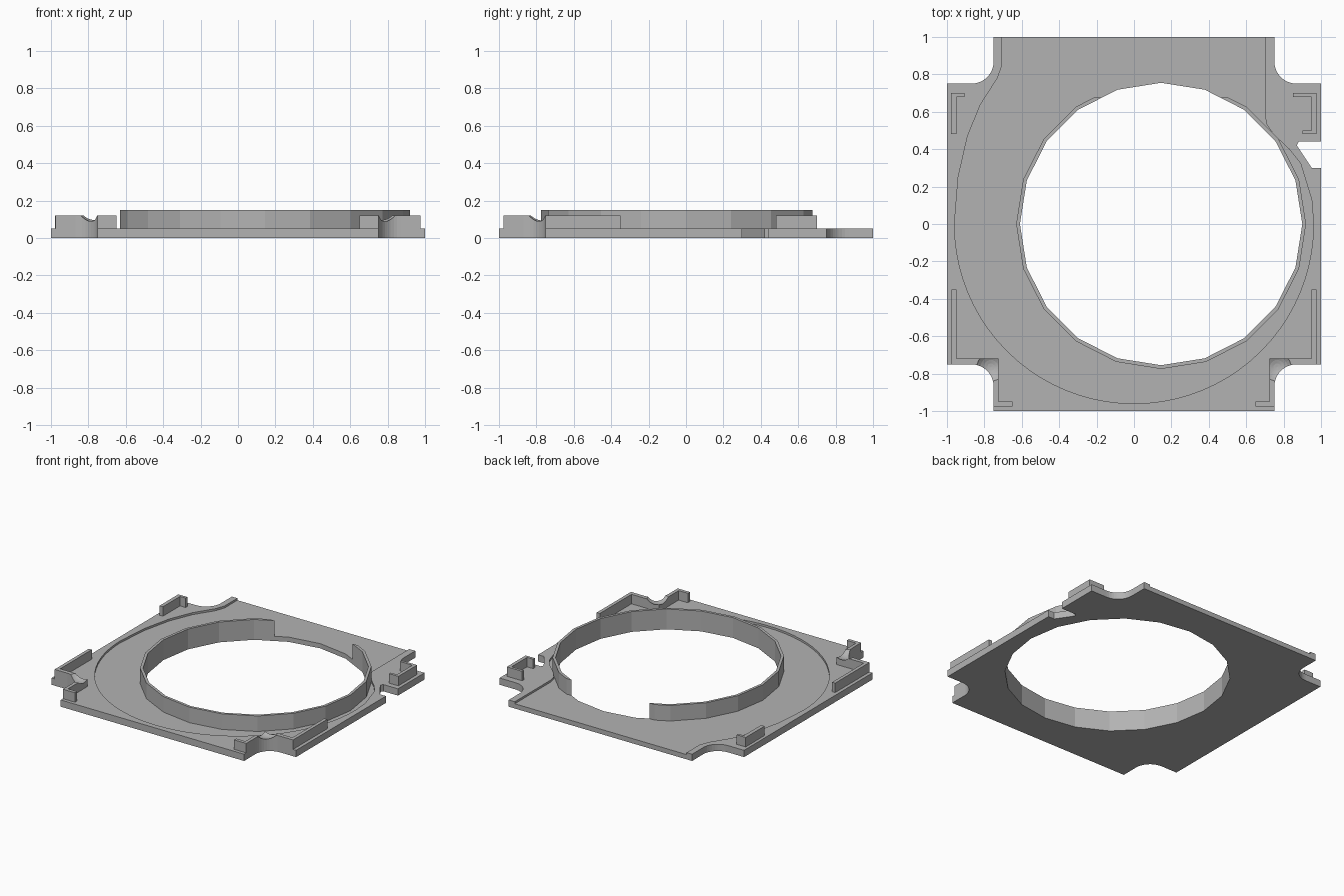
import bpy, bmesh
from math import sin, cos, pi, radians

if "Cube" in bpy.data.objects:
    bpy.data.objects.remove(bpy.data.objects["Cube"], do_unlink=True)

grey = bpy.data.materials.new("plain grey")
grey.use_nodes = True
grey.diffuse_color = (0.45, 0.45, 0.45, 1)
grey.node_tree.nodes["Principled BSDF"].inputs["Base Color"].default_value = (0.45, 0.45, 0.45, 1)

PLATE_TOP, FLOOR, WALL_TOP, RING_TOP = 0.05, 0.035, 0.12, 0.15
HOLE_X = 0.145


def finish(name, bm):
    bmesh.ops.recalc_face_normals(bm, faces=bm.faces)
    mesh = bpy.data.meshes.new(name)
    bm.to_mesh(mesh)
    bm.free()
    mesh.materials.append(grey)
    obj = bpy.data.objects.new(name, mesh)
    bpy.context.collection.objects.link(obj)
    return obj


def prism(name, outline, z0, z1):
    bm = bmesh.new()
    face = bm.faces.new([bm.verts.new((x, y, z0)) for x, y in outline])
    up = bmesh.ops.extrude_face_region(bm, geom=[face])["geom"]
    bmesh.ops.translate(bm, vec=(0, 0, z1 - z0),
                        verts=[v for v in up if isinstance(v, bmesh.types.BMVert)])
    return finish(name, bm)


def cut(obj, cutter):
    mod = obj.modifiers.new("cut", "BOOLEAN")
    mod.operation = "DIFFERENCE"
    mod.solver = "EXACT"
    mod.object = cutter
    bpy.context.view_layer.objects.active = obj
    bpy.ops.object.modifier_apply(modifier=mod.name)
    bpy.data.objects.remove(cutter, do_unlink=True)


def arc(cx, cy, r, start, end, n):
    step = radians(end - start) / n
    return [(cx + r * cos(radians(start) + i * step),
             cy + r * sin(radians(start) + i * step)) for i in range(n + 1)]


def mirror(points, sx, sy):
    return [(x * sx, y * sy) for x, y in points]


def polygon(r):
    return arc(HOLE_X, 0, r, 0, 342, 19)


# Plate with four scooped corners and a side notch
corner = [(1, 0.75)] + arc(0.87, 0.87, 0.12, 270, 180, 10) + [(0.75, 1)]
notch = [(1, 0.3), (0.95, 0.3), (0.87, 0.42), (0.88, 0.44), (1, 0.44)]
outline = (notch + corner + mirror(corner, -1, 1)[::-1]
           + mirror(corner, -1, -1) + mirror(corner, 1, -1)[::-1])
plate = prism("base_plate", outline, 0, PLATE_TOP)

# Shallow channel, open at the back
channel = arc(0, 0, 0.96, 180, 360, 40) + [
    (0.95, 0.13), (0.89, 0.325), (0.83, 0.4), (0.75, 0.475), (0.71, 0.53), (0.7, 0.58),
    (0.7, 1.1), (-0.705, 1.1), (-0.705, 0.85), (-0.73, 0.78), (-0.82, 0.64),
    (-0.89, 0.47), (-0.94, 0.25)]
cut(plate, prism("channel_cutter", channel, FLOOR, 0.2))
cut(plate, prism("hole_cutter", polygon(0.765), -0.1, 0.2))

# Twenty-sided collar with an opening at the back
ring = prism("collar_ring", polygon(0.775), 0, RING_TOP)
cut(ring, prism("bore_cutter", polygon(0.755), -0.1, 0.3))
cut(ring, prism("opening_cutter", [(-0.5, 0.675), (0.8, 0.675), (0.8, 0.9), (-0.5, 0.9)],
                FLOOR, 0.3))

# Front corner walls: scooped outside, square inside, dipped at the corner
front_wall = ([(0.975, -0.35), (0.95, -0.35), (0.95, -0.72), (0.725, -0.72), (0.725, -0.95),
               (0.65, -0.95), (0.65, -0.975), (0.75, -0.975)]
              + arc(0.87, -0.87, 0.12, 180, 90, 10) + [(0.975, -0.75)])
for side, sx in (("left", 1), ("right", -1)):
    wall = prism("front_wall_" + side, mirror(front_wall, sx, 1), 0.04, WALL_TOP)
    bm = bmesh.new()
    bmesh.ops.create_uvsphere(bm, u_segments=24, v_segments=16, radius=0.1)
    bmesh.ops.translate(bm, verts=bm.verts, vec=(sx * 0.765, -0.765, 0.185))
    cut(wall, finish("dip_cutter", bm))

# Back corner brackets
prism("back_bracket_left", [(0.975, 0.48), (0.975, 0.7), (0.85, 0.7), (0.85, 0.68), (0.95, 0.68),
                            (0.95, 0.5), (0.9, 0.5), (0.9, 0.48)], 0.04, WALL_TOP)
prism("back_bracket_right", [(-0.978, 0.48), (-0.978, 0.7), (-0.905, 0.7), (-0.905, 0.68),
                             (-0.95, 0.68), (-0.95, 0.48)], 0.04, WALL_TOP)
